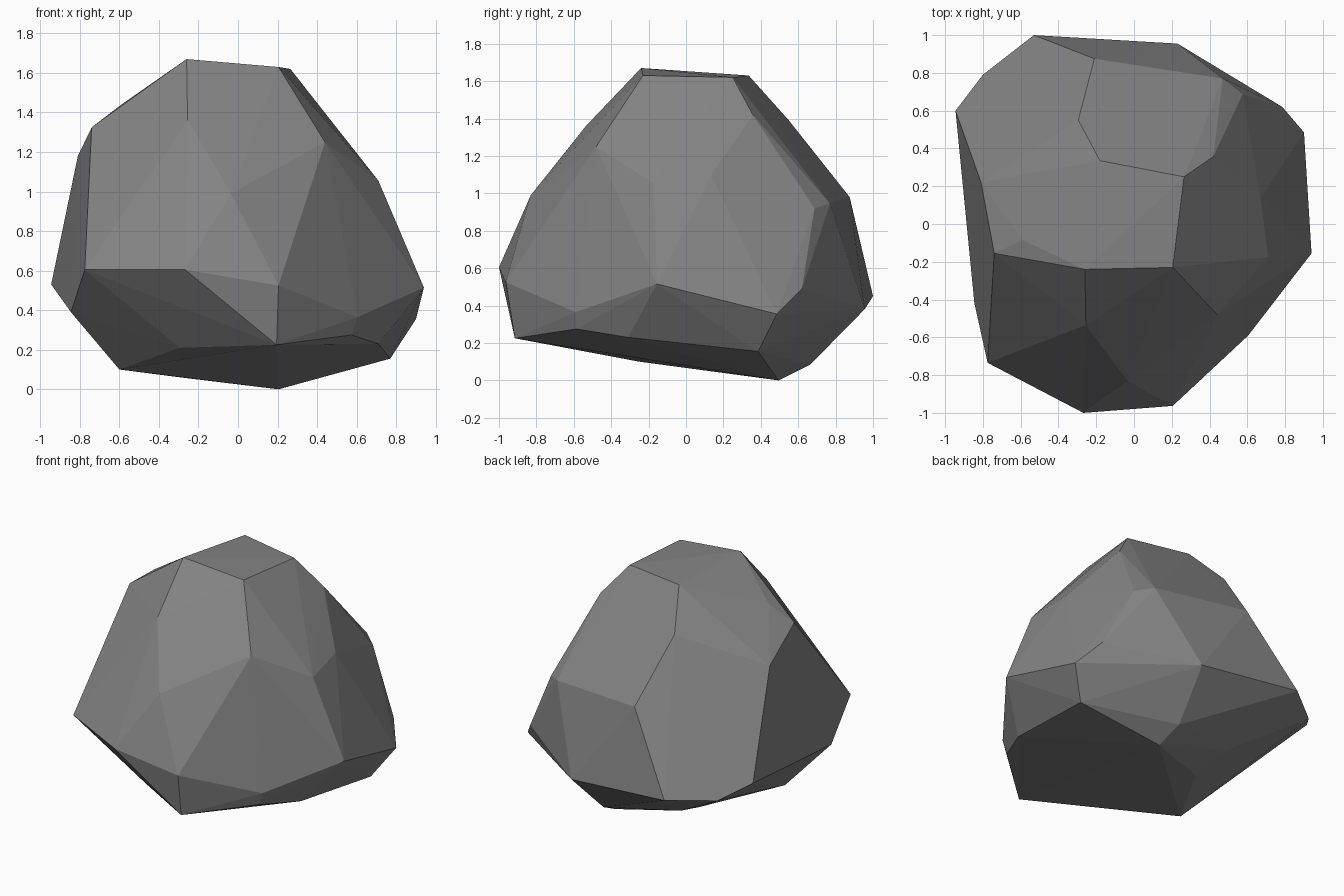
import bpy
import bmesh

# Corner points of the boulder, grouped from crown to underside
crown = [(-.26, -.24, 1.67), (.205, -.23, 1.63), (.265, .25, 1.62), (-.18, .335, 1.63)]
shoulder = [(.44, -.48, 1.25), (.71, -.175, 1.055), (.67, .135, 1.10), (.42, .357, 1.42),
            (-.295, .55, 1.39), (-.81, .22, 1.18), (-.74, -.155, 1.325),
            (-.59, -.085, 1.44), (-.255, -.535, 1.36), (-.035, -.83, .99),
            (-.21, .875, .98), (.47, .77, .945), (.575, .687, .92)]
waist = [(.94, -.155, .515), (.785, .62, .49), (.90, .485, .355), (.23, .955, .38),
         (-.53, 1.0, .45), (-.80, .79, .44), (-.945, .60, .53), (-.845, -.42, .39),
         (-.775, -.735, .605), (-.268, -1.0, .605), (.205, -.963, .525), (.605, -.59, .365)]
underside = [(.575, -.585, .275), (.195, -.915, .225), (.71, -.31, .23), (.77, .385, .155),
             (.205, .495, 0), (.18, .665, .085), (-.29, .27, .06), (-.33, .53, .145),
             (-.60, -.25, .10), (-.64, -.30, .195), (-.295, -.62, .21)]

# Faceted boulder: hull wrapped around the corner points
bm = bmesh.new()
for p in crown + shoulder + waist + underside:
    bm.verts.new(p)
bmesh.ops.convex_hull(bm, input=bm.verts[:], use_existing_faces=False)
bmesh.ops.delete(bm, geom=[v for v in bm.verts if not v.link_faces], context='VERTS')
bmesh.ops.recalc_face_normals(bm, faces=bm.faces[:])
mesh = bpy.data.meshes.new("boulder")
bm.to_mesh(mesh)
bm.free()

# Single stone colour
stone = bpy.data.materials.new("stone grey")
stone.diffuse_color = (.23, .23, .23, 1)
mesh.materials.append(stone)
bpy.context.collection.objects.link(bpy.data.objects.new("boulder", mesh))
